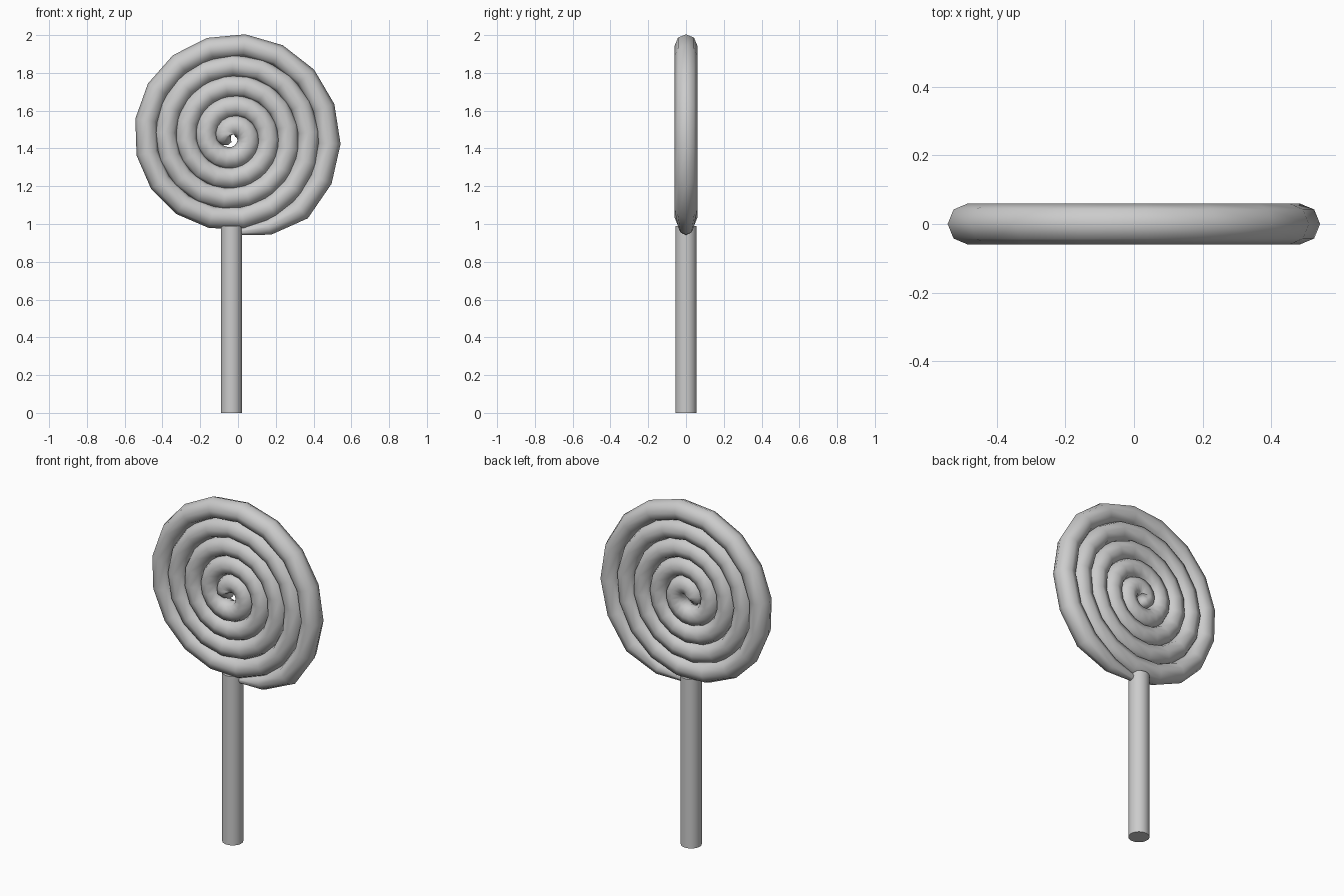
import bpy, bmesh, math
from mathutils import Vector

if "Cube" in bpy.data.objects:
    bpy.data.objects.remove(bpy.data.objects["Cube"])

CX, CZ = -0.03, 1.46      # spiral centre
TUBE, SIDES = 0.06, 8
STEP, PITCH = 21.6, 0.107


def finish(bm, name):
    bmesh.ops.recalc_face_normals(bm, faces=bm.faces)
    me = bpy.data.meshes.new(name)
    bm.to_mesh(me)
    bm.free()
    ob = bpy.data.objects.new(name, me)
    bpy.context.collection.objects.link(ob)
    bpy.context.view_layer.objects.active = ob
    ob.select_set(True)
    bpy.ops.object.shade_smooth_by_angle(angle=math.radians(60))
    ob.select_set(False)
    return ob


def polar(r, deg):
    a = math.radians(deg)
    return Vector((CX + r * math.cos(a), 0, CZ + r * math.sin(a)))


# Spiral path: tapered outer tail, even coils, tapered inner tip
path = [(polar(0.507, -90), 0.013), (polar(0.514, -68), 0.042)]
COUNT = 81
for k in range(COUNT):
    left = COUNT - 1 - k
    rad = TUBE * min(1, 0.25 + 0.25 * left)
    path.append((polar(max(0.01, 0.527 - PITCH * k * STEP / 360), -47 + k * STEP), rad))

# Candy: octagonal tube swept along the spiral
bm = bmesh.new()
rings = []
for i, (p, rad) in enumerate(path):
    t = (path[min(i + 1, len(path) - 1)][0] - path[max(i - 1, 0)][0]).normalized()
    n = Vector((t.z, 0, -t.x))
    ring = []
    for s in range(SIDES):
        a = 2 * math.pi * s / SIDES
        ring.append(bm.verts.new(p + n * rad * math.cos(a) + Vector((0, rad * math.sin(a), 0))))
    rings.append(ring)
for r0, r1 in zip(rings, rings[1:]):
    for s in range(SIDES):
        e = (s + 1) % SIDES
        bm.faces.new((r0[s], r0[e], r1[e], r1[s]))
bm.faces.new(rings[0])
bm.faces.new(rings[-1])
finish(bm, "candy_spiral")

# Stick
bm = bmesh.new()
bmesh.ops.create_cone(bm, cap_ends=True, segments=32, radius1=0.056, radius2=0.056, depth=0.99)
bmesh.ops.translate(bm, verts=bm.verts, vec=(-0.034, 0, 0.495))
finish(bm, "stick")
